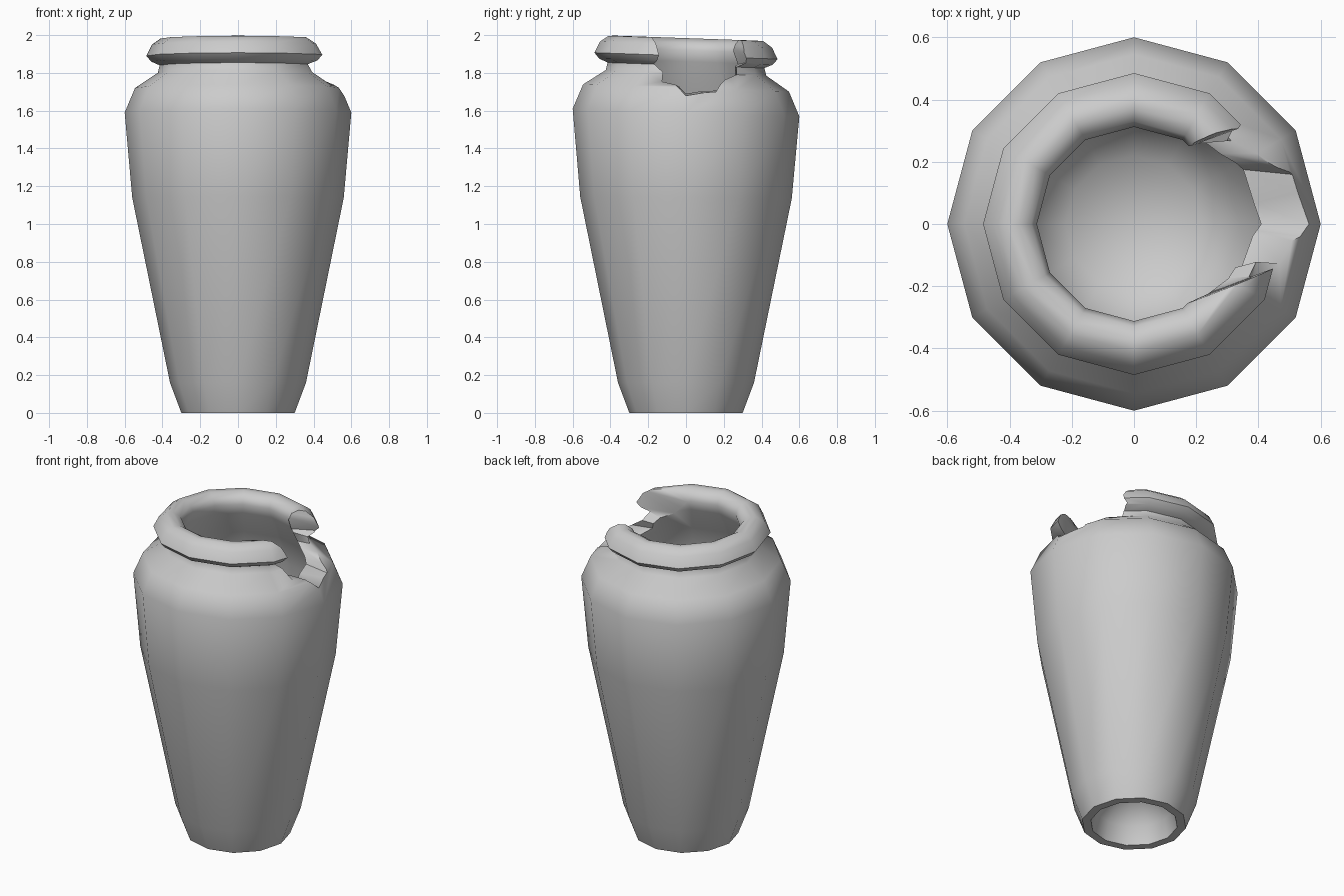
import bpy, bmesh, math

if "Cube" in bpy.data.objects:
    bpy.data.objects.remove(bpy.data.objects["Cube"])

SIDES = 12


def make_object(name, bm):
    bmesh.ops.recalc_face_normals(bm, faces=bm.faces)
    mesh = bpy.data.meshes.new(name)
    bm.to_mesh(mesh)
    bm.free()
    obj = bpy.data.objects.new(name, mesh)
    bpy.context.collection.objects.link(obj)
    return obj


def lathe(name, profile):
    """Revolve (radius, z) points; both ends are closed with a pole vertex."""
    bm = bmesh.new()
    start, end = bm.verts.new((0, 0, profile[0][1])), bm.verts.new((0, 0, profile[-1][1]))
    rings = []
    for r, z in profile[1:-1]:
        ring = []
        for i in range(SIDES):
            a = 2 * math.pi * i / SIDES
            y = r * math.sin(a)
            tilt = 0.035 * y * min(max((z - 1.0) / 0.6, 0), 1)  # slightly crooked mouth
            ring.append(bm.verts.new((r * math.cos(a), y, z - tilt)))
        rings.append(ring)
    for i in range(SIDES):
        j = (i + 1) % SIDES
        bm.faces.new((start, rings[0][i], rings[0][j]))
        bm.faces.new((end, rings[-1][i], rings[-1][j]))
        for a, b in zip(rings, rings[1:]):
            bm.faces.new((a[i], a[j], b[j], b[i]))
    return make_object(name, bm)


def loft_x(name, sections):
    """Join (y, z) outlines placed at given x positions into a closed solid."""
    bm = bmesh.new()
    loops = [[bm.verts.new((x, y, z)) for y, z in pts] for x, pts in sections]
    n = len(loops[0])
    for a, b in zip(loops, loops[1:]):
        for i in range(n):
            j = (i + 1) % n
            bm.faces.new((a[i], a[j], b[j], b[i]))
    bm.faces.new(loops[0])
    bm.faces.new(loops[-1])
    bmesh.ops.triangulate(bm, faces=bm.faces)
    return make_object(name, bm)


# Vase: domed foot recess, tapering body, shoulder, neck, rolled lip, inner wall, floor
vase = lathe("vase", [
    (0, 0.25), (0.14, 0.21), (0.225, 0.11), (0.25, 0.0),
    (0.30, 0.0), (0.36, 0.16), (0.56, 1.14), (0.60, 1.59), (0.545, 1.72),
    (0.425, 1.80), (0.415, 1.84),
    (0.46, 1.86), (0.485, 1.89), (0.455, 1.95), (0.41, 1.982), (0.37, 1.984),
    (0.33, 1.96), (0.312, 1.92), (0.33, 1.86),
    (0.40, 1.71), (0.48, 1.52), (0.48, 1.14), (0.34, 0.46),
    (0.22, 0.34), (0, 0.30),
])

# Broken chip in the lip and shoulder on the right side
cutter = loft_x("chip_cutter", [
    (0.10, [(-0.29, 2.1), (-0.28, 1.85), (-0.20, 1.76), (0.0, 1.71), (0.20, 1.72),
            (0.25, 1.78), (0.25, 1.84), (0.22, 1.93), (0.21, 2.1)]),
    (0.70, [(-0.05, 2.1), (-0.04, 1.85), (-0.08, 1.75), (0.0, 1.67), (0.14, 1.69),
            (0.17, 1.75), (0.30, 1.81), (0.44, 1.88), (0.49, 2.1)]),
])
chip = vase.modifiers.new("chip", 'BOOLEAN')
chip.operation = 'DIFFERENCE'
chip.solver = 'EXACT'
chip.object = cutter
bpy.context.view_layer.objects.active = vase
vase.select_set(True)
bpy.ops.object.modifier_apply(modifier=chip.name)
bpy.data.objects.remove(cutter, do_unlink=True)

# Smooth body with crisp foot and break edges
bpy.ops.object.shade_smooth_by_angle(angle=math.radians(58))
